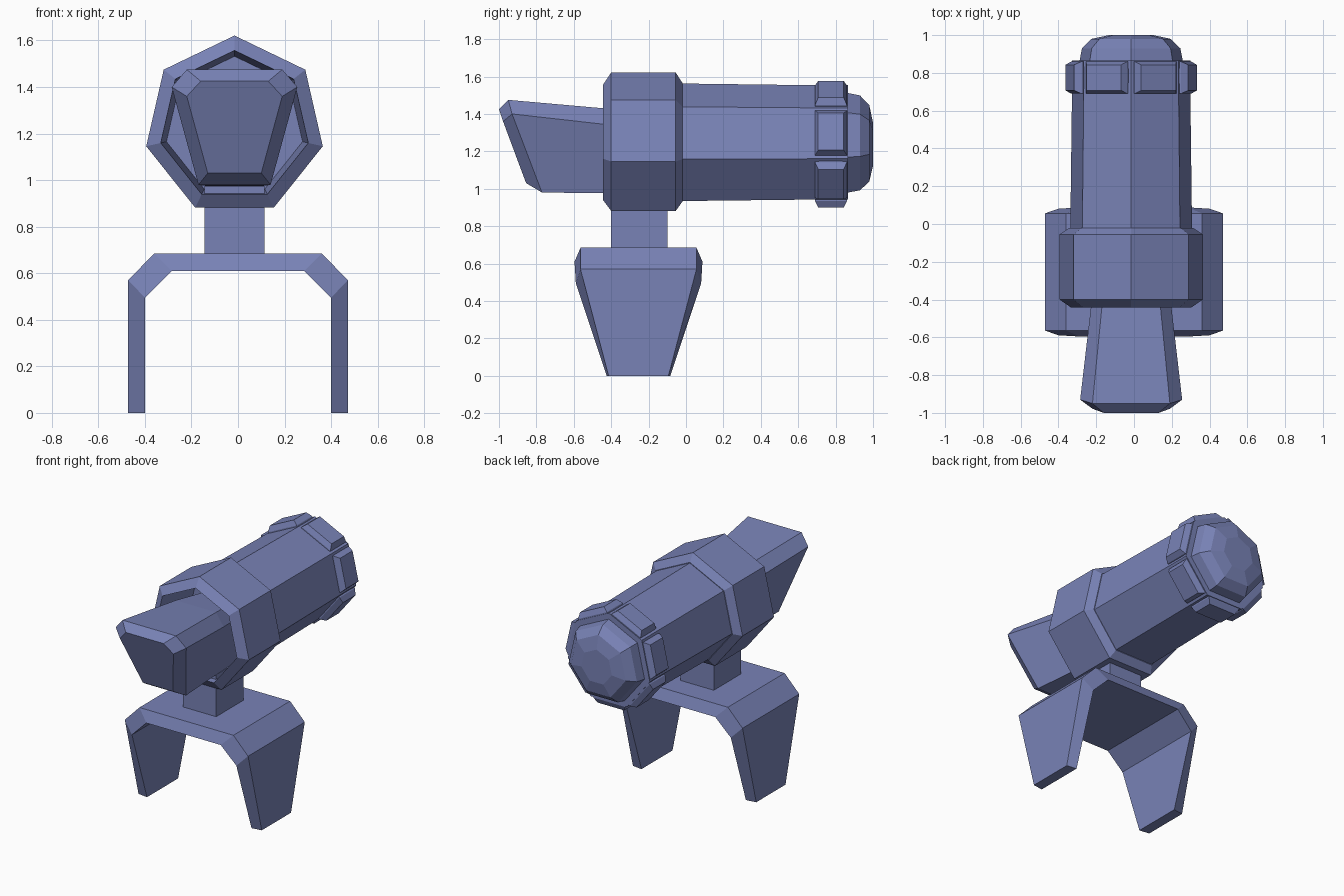
import bpy, bmesh, math

if "Cube" in bpy.data.objects:
    bpy.data.objects.remove(bpy.data.objects["Cube"])

CX, CZ = -0.015, 1.232          # telescope axis
N = 7                           # sides of the tube

# Slate blue paint for every part
paint = bpy.data.materials.new("slate_blue")
paint.diffuse_color = (0.19, 0.225, 0.47, 1.0)
paint.use_nodes = True
paint.node_tree.nodes["Principled BSDF"].inputs["Base Color"].default_value = paint.diffuse_color


def loft(name, rings):
    """Skin a list of equal-length point rings and cap both ends."""
    bm = bmesh.new()
    vs = [[bm.verts.new(p) for p in ring] for ring in rings]
    n = len(vs[0])
    for a, b in zip(vs, vs[1:]):
        for i in range(n):
            j = (i + 1) % n
            bm.faces.new((a[i], a[j], b[j], b[i]))
    bm.faces.new(vs[0])
    bm.faces.new(vs[-1])
    bmesh.ops.recalc_face_normals(bm, faces=bm.faces)
    me = bpy.data.meshes.new(name)
    bm.to_mesh(me)
    bm.free()
    me.materials.append(paint)
    ob = bpy.data.objects.new(name, me)
    bpy.context.collection.objects.link(ob)
    return ob


def lathe(name, profile, sides=N):
    """Polygonal turned part along y from (radius, y) pairs."""
    step = math.tau / sides
    return loft(name, [[(CX + r * math.sin(i * step), y, CZ + r * math.cos(i * step))
                        for i in range(sides)] for r, y in profile])


# Collar, hollow at the front
lathe("collar", [(0.30, -0.10), (0.325, -0.443), (0.389, -0.40),
                 (0.389, -0.055), (0.335, -0.02)])

# Main tube, slightly tapered
lathe("main_tube", [(0.331, -0.06), (0.32, 0.80), (0.322, 0.865)])

# Faceted lens dome
lathe("lens_dome", [(0.283, 0.85), (0.267, 0.93), (0.215, 0.98), (0.12, 1.0)])

# Raised pads, one on each tube face
for k in range(N):
    a = (k + 0.5) * math.tau / N
    s, c = math.sin(a), math.cos(a)
    pad = []
    for h, w, d in ((0.27, 0.122, 0.085), (0.298, 0.122, 0.085), (0.333, 0.102, 0.068)):
        pad.append([(CX + h * s + u * w * c, 0.775 + v * d, CZ + h * c - u * w * s)
                    for u, v in ((-1, -1), (1, -1), (1, 1), (-1, 1))])
    loft(f"tube_pad_{k + 1}", pad)

# Flared eyepiece: each section is half of a symmetric hexagon (half width, y, z)
sections = [
    [(0.11, -0.12, 1.39), (0.165, -0.12, 1.31), (0.115, -0.12, 0.975)],
    [(0.155, -0.44, 1.43), (0.213, -0.44, 1.345), (0.13, -0.44, 0.976)],
    [(0.205, -0.95, 1.475), (0.27, -0.93, 1.40), (0.155, -0.77, 0.98)],
    [(0.145, -1.0, 1.425), (0.205, -0.978, 1.36), (0.115, -0.855, 1.03)],
]
loft("eyepiece", [[(CX + x, y, z) for x, y, z in sec] +
                  [(CX - x, y, z) for x, y, z in reversed(sec)] for sec in sections])

# Support post
loft("support_post", [[(CX + u * 0.128, -0.25 + v * 0.15, z)
                       for u, v in ((-1, -1), (1, -1), (1, 1), (-1, 1))]
                      for z in (0.65, 0.975)])

# Arched stand: outer and inner skin stations (x, z, half depth), mirrored
half = [((0.472, 0.0, 0.16), (0.40, 0.0, 0.17)),
        ((0.472, 0.57, 0.31), (0.40, 0.495, 0.335)),
        ((0.36, 0.685, 0.31), (0.285, 0.61, 0.342))]
YC = -0.254
stations = [(1, st) for st in half] + [(-1, st) for st in reversed(half)]
loft("arched_stand", [[(m * o[0], YC - o[2], o[1]), (m * o[0], YC + o[2], o[1]),
                       (m * i[0], YC + i[2], i[1]), (m * i[0], YC - i[2], i[1])]
                      for m, (o, i) in stations])
